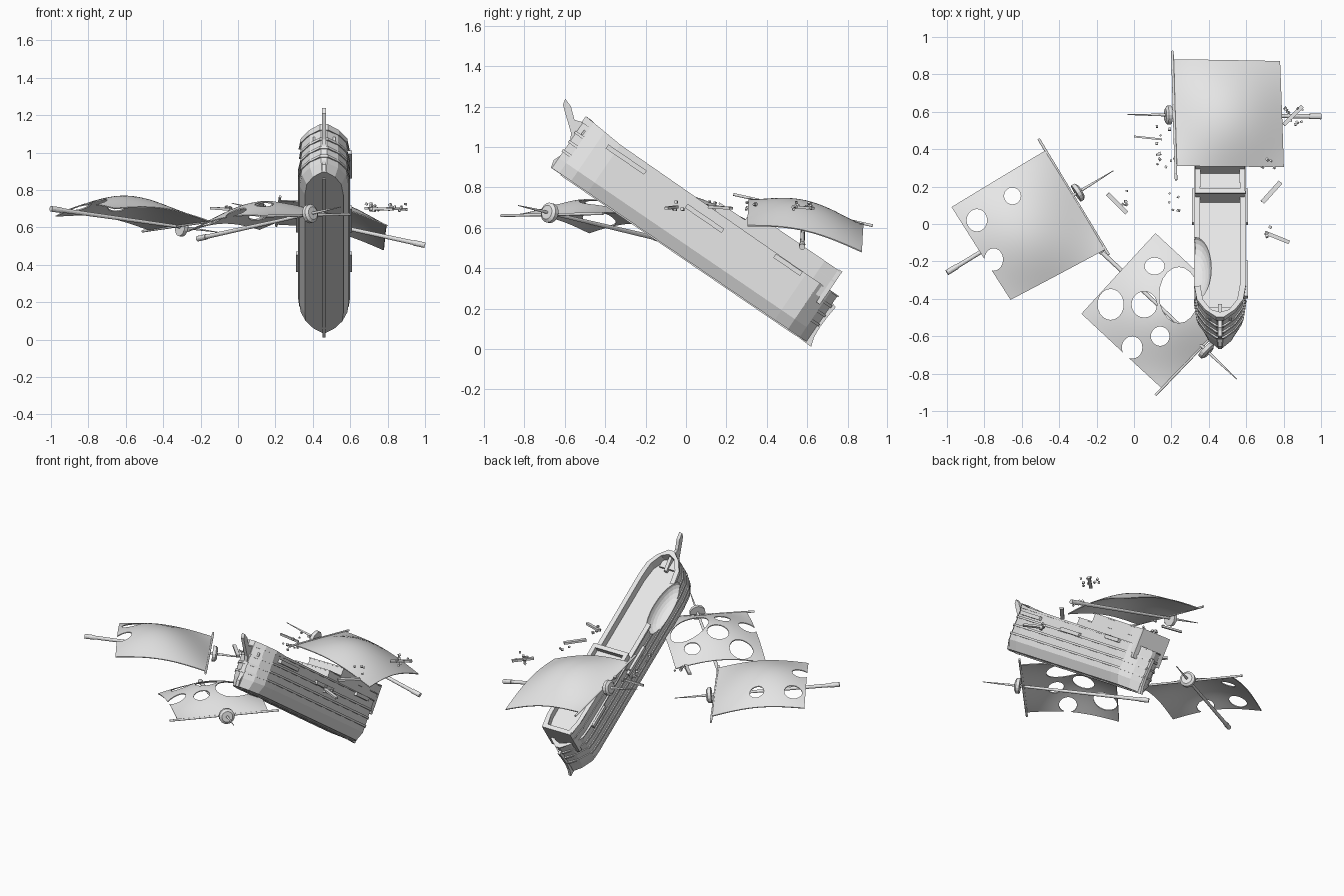
import bpy, bmesh, math, random
from mathutils import Vector, Matrix

if "Cube" in bpy.data.objects:
    bpy.data.objects.remove(bpy.data.objects["Cube"])
random.seed(4)
mat = bpy.data.materials.new("plain grey")
mat.diffuse_color = (0.8, 0.8, 0.8, 1)
mat.use_nodes = True
mat.node_tree.nodes["Principled BSDF"].inputs["Base Color"].default_value = mat.diffuse_color
CA, SA, CX = math.cos(math.radians(34.3)), math.sin(math.radians(34.3)), 0.46


def P(x, s, u):
    # hull space (sideways, toward bow, up from deck) to world, bow pitched up
    return Vector((CX + x, -CA * s + SA * u, 0.6 + SA * s + CA * u))


def make(name, verts, faces, smooth=False):
    bm = bmesh.new()
    vs = [bm.verts.new(v) for v in verts]
    for f in faces:
        bm.faces.new([vs[i] for i in f])
    bmesh.ops.recalc_face_normals(bm, faces=bm.faces[:])
    me = bpy.data.meshes.new(name)
    bm.to_mesh(me)
    bm.free()
    me.materials.append(mat)
    if smooth:
        for p in me.polygons:
            p.use_smooth = True
    ob = bpy.data.objects.new(name, me)
    bpy.context.collection.objects.link(ob)
    return ob


def loft(name, rings, closed=False):
    n, m = len(rings[0]), len(rings)
    f = [(r * n + i, r * n + (i + 1) % n, (r + 1) % m * n + (i + 1) % n, (r + 1) % m * n + i)
         for r in range(m if closed else m - 1) for i in range(n)]
    if not closed:
        f += [tuple(range(n)), tuple(range((m - 1) * n, m * n))]
    return make(name, [v for r in rings for v in r], f)


def hull_box(name, x0, x1, s0, s1, u0, u1):
    q = [(x0, s0), (x1, s0), (x1, s1), (x0, s1)]
    return loft(name, [[P(x, s, u) for x, s in q] for u in (u0, u1)])


def blade(name, outline, t):
    return loft(name, [[P(x, s, u) for s, u in outline] for x in (-t, t)])


def rod(name, a, b, r0, r1, n=12):
    a, b = Vector(a), Vector(b)
    q = (b - a).to_track_quat('Z', 'Y')
    c = [q @ Vector((math.cos(2 * math.pi * i / n), math.sin(2 * math.pi * i / n), 0)) for i in range(n)]
    return loft(name, [[a + v * r0 for v in c], [b + v * r1 for v in c]])


def apply_mods(ob):
    bpy.ops.object.select_all(action='DESELECT')
    bpy.context.view_layer.objects.active = ob
    ob.select_set(True)
    for m in list(ob.modifiers):
        bpy.ops.object.modifier_apply(modifier=m.name)


def cut(ob, cutter):
    m = ob.modifiers.new("cut", 'BOOLEAN')
    m.operation, m.solver, m.object = 'DIFFERENCE', 'EXACT', cutter
    apply_mods(ob)


# ---- hull body: chamfered bottom, tapered ends
plan = [(-.81, .012), (-.77, .07), (-.70, .125), (-.62, .132), (.50, .132), (.60, .118), (.67, .075), (.715, .015)]
hull = loft("hull", [[P(x, s, u) for x, u in
                      [(w, .10), (w, -.07), (w * .78, -.13), (-w * .78, -.13), (-w, -.07), (-w, .10)]]
                     for s, w in plan])


def full(pl):
    return [(w, s) for s, w in pl] + [(-w, s) for s, w in reversed(pl)]


def wall(name, pl, t, u0, u1, rise=0.0, grow=0.0):
    # hollow band following a plan outline
    def ring(d, u, top):
        out = []
        for i, (s, w) in enumerate(pl):
            e = d if i == len(pl) - 1 else (-d if i == 0 else 0)
            out.append((max(w - d, .004), s - e, u + (rise * max(0, (s - .4) / .3) if top else 0)))
        return [P(x, s, z) for x, s, z in out] + [P(-x, s, z) for x, s, z in reversed(out)]
    return loft(name, [ring(-grow, u0, 0), ring(-grow, u1, 1), ring(t, u1, 1), ring(t, u0, 0)], True)


main = [p for p in plan]
parts = [hull,
         wall("main_bulwark", plan, .022, .09, .14, .028),
         wall("main_rail", plan, .026, .14, .147, .028, .006)]
parts[2].data.transform(Matrix.Translation((0, 0, 0)))
for i, u in enumerate((-.035, .02, .075)):
    parts.append(wall("wale_%d" % i, plan, .01, u, u + .014, 0, .007))

# ---- raised stern decks with their rails
for nm, s1, u0, deck, top in (("quarterdeck", -.07, .09, .155, .19), ("poop", -.22, .15, .205, .245)):
    pl = [(-.755, .105), (-.66, .122), (s1, .130)]
    loft(nm, [[P(x, s, u) for x, s in full(pl)] for u in (u0, deck)])
    wall(nm + "_bulwark", pl, .02, u0, top)
    wall(nm + "_rail", pl, .024, top, top + .007, 0, .005)
hull_box("transom", -.108, .108, -.762, -.74, .06, .256)
hull_box("forecastle_deck", -.06, .06, .62, .69, .09, .115)

# ---- stem and sternpost blades
blade("stem", [(.58, -.13), (.72, -.132), (.73, -.092), (.71, -.042), (.70, .007), (.735, .067), (.815, .133),
               (.847, .16), (.853, .19), (.809, .175), (.757, .13), (.70, .15), (.60, .12)], .011)
blade("sternpost", [(-.66, -.13), (-.844, -.138), (-.829, -.09), (-.825, -.03), (-.828, .03),
                    (-.834, .094), (-.775, .107), (-.70, .10)], .009)
blade("keel", [(-.75, -.125), (.66, -.125), (.66, -.136), (-.75, -.136)], .008)

# ---- channels along the sides
for side in (-1, 1):
    for s0, s1, u in ((.32, .55, .112), (-.16, .06, .09), (-.60, -.44, .133)):
        if side < 0 and s0 > 0:
            continue
        hull_box("channel", side * .125, side * .15, s0, s1, u - .012, u + .012)

# ---- breach in the left side
bm = bmesh.new()
bmesh.ops.create_uvsphere(bm, u_segments=24, v_segments=14, radius=1)
me = bpy.data.meshes.new("breach_cutter")
bm.to_mesh(me)
bm.free()
for v in me.vertices:
    v.co = P(-.128 + .082 * v.co.x, .355 + .20 * v.co.y, .105 + .085 * v.co.z)
me.flip_normals()
cutter = bpy.data.objects.new("breach_cutter", me)
bpy.context.collection.objects.link(cutter)
cutter.hide_render = True
for ob in parts:
    cut(ob, cutter)
bpy.data.objects.remove(cutter)


# ---- floating mast with yard, top and billowed sail
def rig(name, tip, foot, yard, corners, holes):
    tip, foot = Vector(tip), Vector(foot)
    at = lambda t: tip.lerp(foot, t)
    rod(name + "_spike", tip, at(.2), .002, .008)
    rod(name + "_mast", at(.19), at(.95), .008, .012)
    rod(name + "_mast_foot", at(.94), foot, .015, .015)
    rod(name + "_top", at(.195), at(.205), .035, .05, 16)
    rod(name + "_top_rim", at(.205), at(.225), .05, .05, 16)
    rod(name + "_yard", yard[0], yard[1], .007, .007)
    a, b, c, d = map(Vector, corners)  # yard start, yard end, foot start, foot end
    n, vs = 20, []
    for j in range(n + 1):
        for i in range(n + 1):
            v, w = i / n, j / n
            p = a.lerp(b, v).lerp(c.lerp(d, v), w)
            sv, sw = math.sin(math.pi * v), math.sin(math.pi * w)
            p.z += .035 * sw + sv * (.04 * w + .06 * sw)
            vs.append(p)
    k = n + 1
    sail = make(name + "_sail", vs, [(j * k + i, j * k + i + 1, (j + 1) * k + i + 1, (j + 1) * k + i)
                                     for j in range(n) for i in range(n)], True)
    m = sail.modifiers.new("thick", 'SOLIDIFY')
    m.thickness, m.offset = .006, 0
    apply_mods(sail)
    for x, y, rx, ry in holes:
        h = rod("hole_cutter", (0, 0, .3), (0, 0, 1.1), 1, 1, 20)
        h.data.transform(Matrix.Translation((x, y, 0)) @ Matrix.Diagonal((rx, ry, 1, 1)))
        h.hide_render = True
        cut(sail, h)
        bpy.data.objects.remove(h)
    bpy.ops.object.shade_smooth_by_angle(angle=math.radians(35))


rig("rear", (-.035, .585, .73), (1.0, .575, .505), [(.225, .235, .765), (.205, .925, .61)],
    [(.222, .31, .745), (.208, .88, .618), (.80, .305, .61), (.78, .87, .48)], [])
rig("left", (-.11, .285, .575), (-1.0, -.26, .70), [(-.51, .455, .58), (-.135, -.165, .635)],
    [(-.47, .395, .585), (-.15, -.135, .633), (-.975, .09, .66), (-.66, -.405, .70)],
    [(-.65, .15, .045, .045), (-.84, .02, .055, .06), (-.75, -.19, .05, .06)])
rig("front", (.55, -.83, .71), (-.215, -.11, .54), [(.115, -.915, .66), (.60, -.41, .67)],
    [(.15, -.88, .66), (.555, -.46, .668), (-.28, -.48, .575), (.115, -.05, .59)],
    [(-.125, -.43, .07, .083), (.055, -.43, .068, .07), (.11, -.225, .053, .045),
     (.24, -.38, .105, .15), (.14, -.60, .05, .052), (-.01, -.66, .055, .06)])


# ---- drifting planks and splinters
def chunk(name, x, y, z, lx, ly, lz, ang, tilt=0.0):
    M = Matrix.Translation((x, y, z)) @ Matrix.Rotation(ang, 4, 'Z') @ Matrix.Rotation(tilt, 4, 'Y')
    q = [(-1, -1), (1, -1), (1, 1), (-1, 1)]
    loft(name, [[M @ Vector((a * lx / 2, b * ly / 2, c * lz / 2)) for a, b in q] for c in (-1, 1)])


for x, y, L, w, ang in ((.765, -.072, .14, .02, -22), (.735, .17, .145, .025, 48), (.85, .58, .14, .02, 45),
                        (.075, .46, .15, .01, -6), (-.09, .11, .145, .022, -45)):
    chunk("plank", x, y, .70, L, w, .014, math.radians(ang), .05)
for cx, cy, sx, sy, n in ((.18, .40, .07, .14, 12), (.21, .13, .03, .06, 5), (-.04, .15, .03, .05, 5),
                          (.72, .32, .04, .03, 4), (.70, -.03, .03, .04, 4), (.86, .58, .06, .05, 9)):
    for i in range(n):
        e = random.uniform(.009, .015)
        chunk("splinter", cx + random.uniform(-sx, sx), cy + random.uniform(-sy, sy),
              random.uniform(.69, .73), e, e, e, random.uniform(0, 3), random.uniform(0, 1))
